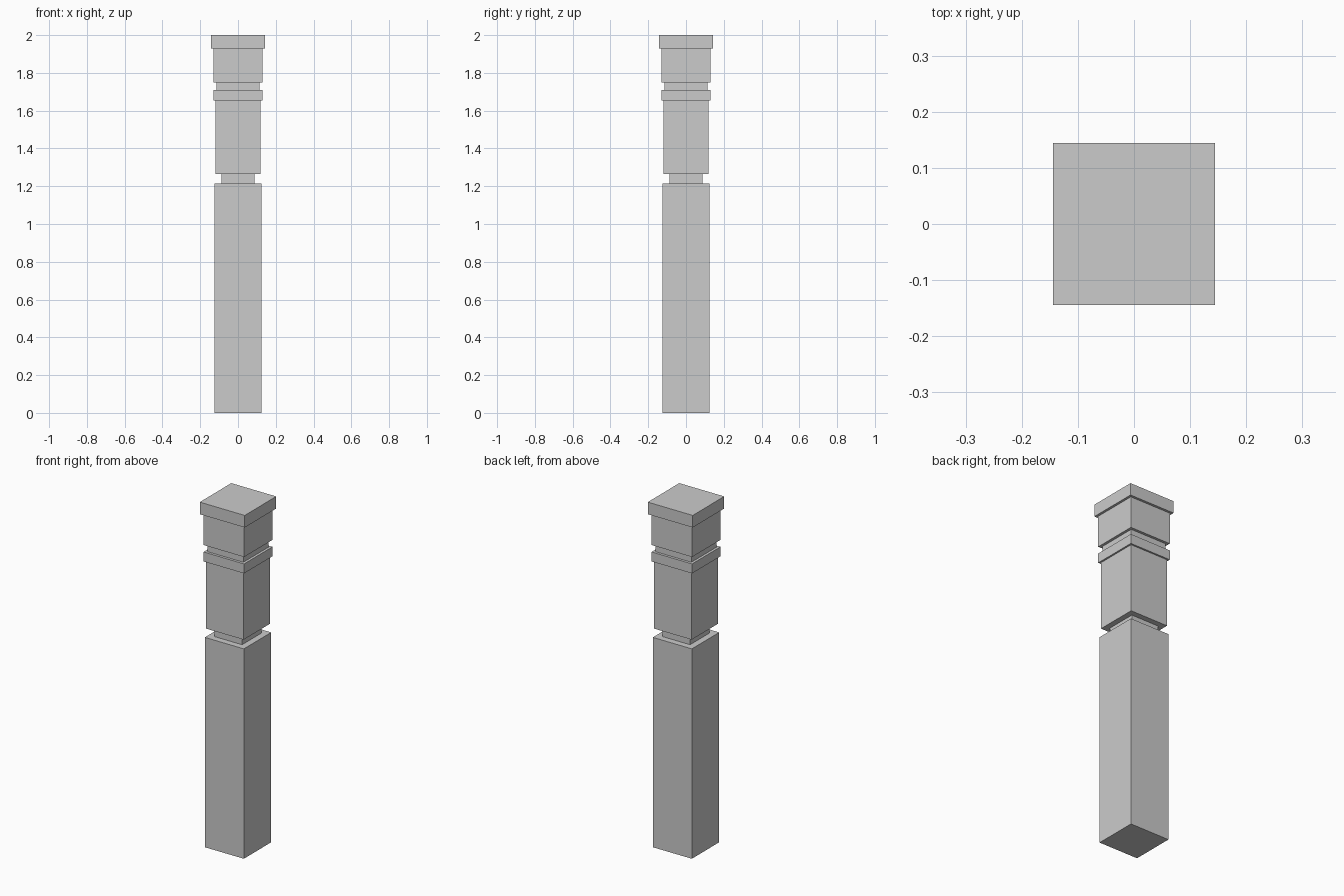
import bpy
import bmesh

if "Cube" in bpy.data.objects:
    bpy.data.objects.remove(bpy.data.objects["Cube"])

# Sections of the square post, bottom to top: (half width, top height)
sections = [
    (0.125, 1.215),  # shaft
    (0.088, 1.265),  # lower neck
    (0.12, 1.655),   # upper shaft
    (0.13, 1.71),    # collar band
    (0.115, 1.75),   # upper neck
    (0.13, 1.93),    # head block
    (0.144, 2.0),    # cap
]

bm = bmesh.new()


def square_ring(h, z):
    return [bm.verts.new((x * h, y * h, z))
            for x, y in ((-1, -1), (1, -1), (1, 1), (-1, 1))]


# Stepped profile: a square ring at the bottom and top of each section
rings = []
bottom = 0.0
for half, top in sections:
    rings += [square_ring(half, bottom), square_ring(half, top)]
    bottom = top

# Sides and ledges
for a, b in zip(rings, rings[1:]):
    for i in range(4):
        j = (i + 1) % 4
        bm.faces.new((a[i], a[j], b[j], b[i]))

# Closed ends
bm.faces.new(rings[0][::-1])
bm.faces.new(rings[-1])
bmesh.ops.recalc_face_normals(bm, faces=bm.faces)

mesh = bpy.data.meshes.new("square_post")
bm.to_mesh(mesh)
bm.free()
post = bpy.data.objects.new("square_post", mesh)
bpy.context.collection.objects.link(post)
